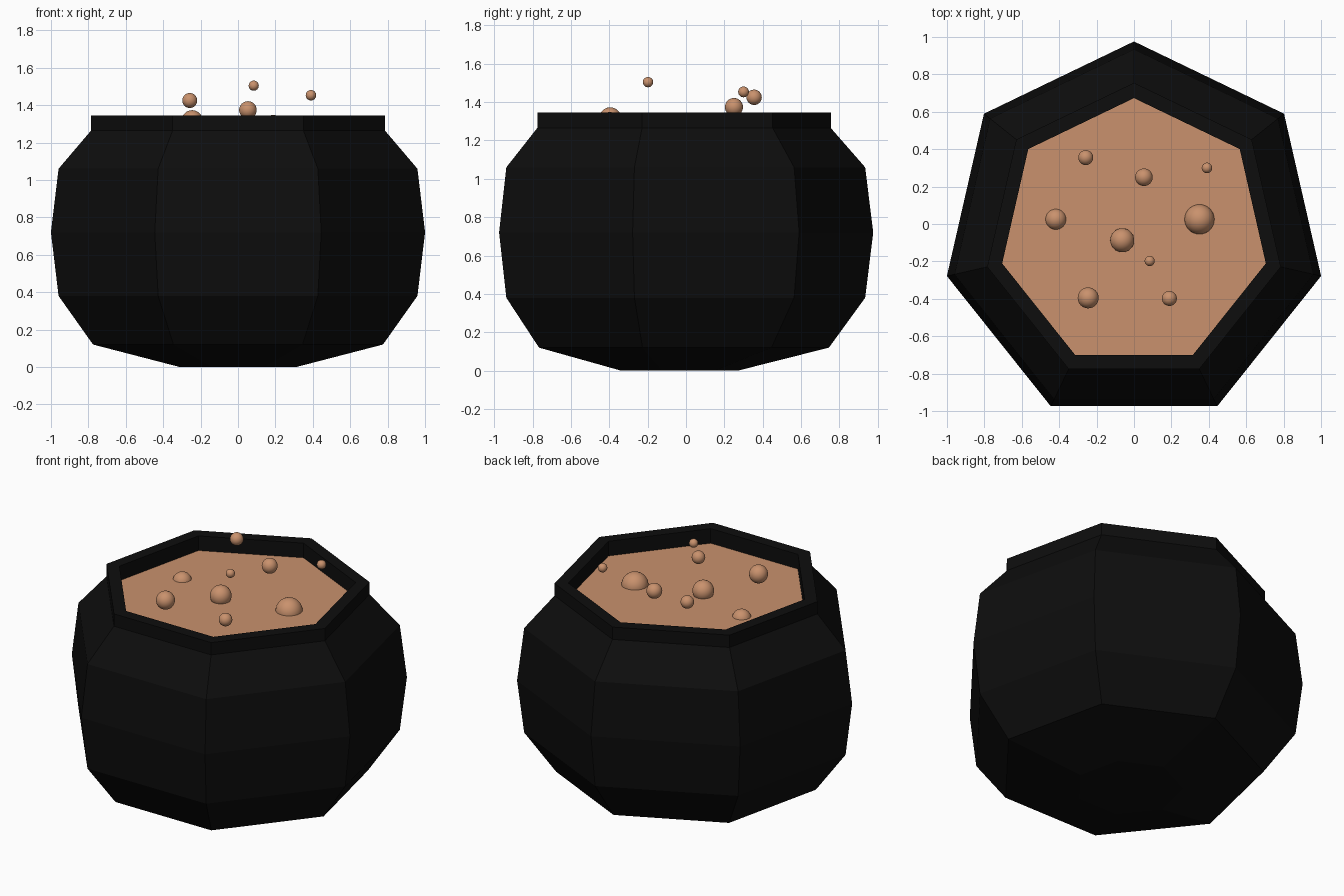
import bpy, bmesh, math

if "Cube" in bpy.data.objects:
    bpy.data.objects.remove(bpy.data.objects["Cube"])

SIDES, CY, SOUP_Z = 7, -0.05, 1.25


def material(name, rgb):
    m = bpy.data.materials.new(name)
    m.diffuse_color = (*rgb, 1)
    m.use_nodes = True
    m.node_tree.nodes["Principled BSDF"].inputs["Base Color"].default_value = m.diffuse_color
    return m


def lathe(name, profile, mat, cap_start=False, cap_end=False):
    """Stack of heptagon rings with one corner pointing to the back."""
    bm = bmesh.new()
    rings = [[bm.verts.new((r * math.sin(-2 * math.pi * i / SIDES),
                            CY + r * math.cos(2 * math.pi * i / SIDES), z))
              for i in range(SIDES)] for r, z in profile]
    for a, b in zip(rings, rings[1:]):
        for i in range(SIDES):
            j = (i + 1) % SIDES
            bm.faces.new((a[i], a[j], b[j], b[i]))
    if cap_start:
        bm.faces.new(rings[0][::-1])
    if cap_end:
        bm.faces.new(rings[-1])
    me = bpy.data.meshes.new(name)
    bm.to_mesh(me)
    bm.free()
    me.materials.append(mat)
    ob = bpy.data.objects.new(name, me)
    bpy.context.collection.objects.link(ob)
    return ob


iron = material("black_iron", (0.004, 0.004, 0.004))
brew = material("brew", (0.585, 0.285, 0.153))

# Pot: bellied body, straight neck, flat rim, inner wall down to the liquid
lathe("pot", [(0.32, 0), (0.795, 0.12), (0.984, 0.38), (1.026, 0.72),
              (0.984, 1.06), (0.805, 1.265), (0.805, 1.345),
              (0.723, 1.345), (0.723, SOUP_Z)], iron, cap_start=True)

# Liquid surface
lathe("liquid", [(0.723, SOUP_Z)], brew, cap_end=True)

# Bubbles: x, y, z, radius
bubbles = [(0.35, 0.025, 1.247, 0.08), (-0.245, -0.395, 1.317, 0.056),
           (-0.418, 0.025, 1.235, 0.057), (-0.063, -0.087, 1.278, 0.064),
           (0.053, 0.25, 1.374, 0.047), (-0.258, 0.355, 1.425, 0.04),
           (0.39, 0.3, 1.453, 0.028), (0.084, -0.198, 1.504, 0.027),
           (0.189, -0.398, 1.308, 0.04)]
for i, (x, y, z, r) in enumerate(bubbles):
    bpy.ops.mesh.primitive_uv_sphere_add(segments=32, ring_count=16, radius=r,
                                         location=(x, y, z))
    ob = bpy.context.object
    ob.name = f"bubble_{i + 1}"
    ob.data.materials.append(brew)
    bpy.ops.object.shade_smooth()
